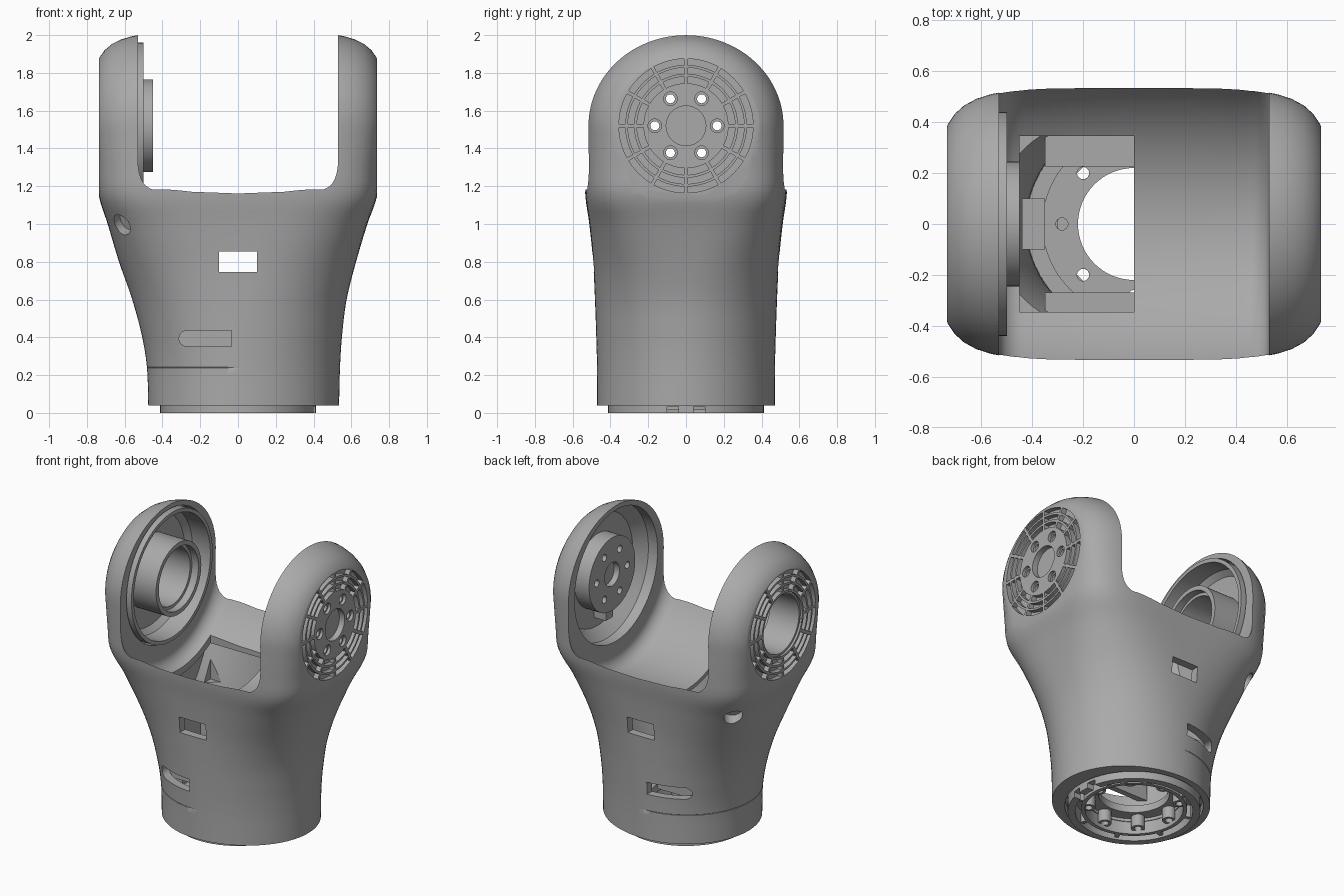
import bpy, bmesh, math
from mathutils import Vector

old = bpy.data.objects.get("Cube")
if old:
    bpy.data.objects.remove(old)

grey = bpy.data.materials.new("satin_grey")
grey.use_nodes = True
grey.diffuse_color = (0.4, 0.4, 0.4, 1)
grey.node_tree.nodes["Principled BSDF"].inputs["Base Color"].default_value = (0.4, 0.4, 0.4, 1)

PIVOT = 1.52   # height of the arm axis
FACE = 0.735   # outer face of each arm


def finish(name, bm):
    bmesh.ops.remove_doubles(bm, verts=bm.verts, dist=1e-5)
    bmesh.ops.recalc_face_normals(bm, faces=bm.faces)
    mesh = bpy.data.meshes.new(name)
    bm.to_mesh(mesh)
    bm.free()
    mesh.materials.append(grey)
    ob = bpy.data.objects.new(name, mesh)
    bpy.context.scene.collection.objects.link(ob)
    return ob


def box(name, lo, hi):
    bm = bmesh.new()
    bmesh.ops.create_cube(bm, size=1)
    for v in bm.verts:
        v.co = [l + (c + 0.5) * (h - l) for c, l, h in zip(v.co, lo, hi)]
    return finish(name, bm)


def lathe(name, profile, axis="x", at=(0, 0), n=64, arc=(0, 2 * math.pi)):
    """Revolve a closed (radius, offset) loop around x or z; a partial arc gets end caps."""
    bm = bmesh.new()
    full = arc[1] - arc[0] > 6.28
    rows = []
    for i in range(n if full else n + 1):
        t = arc[0] + (arc[1] - arc[0]) * i / n
        c, s = math.cos(t), math.sin(t)
        rows.append([bm.verts.new((h, at[0] + r * c, at[1] + r * s) if axis == "x"
                                  else (at[0] + r * c, at[1] + r * s, h)) for r, h in profile])
    m = len(profile)
    for i in range(n):
        a, b = rows[i], rows[(i + 1) % len(rows)]
        for j in range(m):
            k = (j + 1) % m
            if profile[j][0] or profile[k][0]:
                bm.faces.new((a[j], a[k], b[k], b[j]))
    if not full:
        bm.faces.new(rows[0])
        bm.faces.new(rows[-1])
    return finish(name, bm)


def tube(name, ro, ri, a, b, axis="x", at=(0, PIVOT), **kw):
    return lathe(name, [(ri, a), (ro, a), (ro, b), (ri, b)], axis, at, **kw)


def rod(name, r, a, b, axis="x", at=(0, PIVOT), n=32):
    return tube(name, r, 0, a, b, axis, at, n=n)


def boolean(ob, cutters, op="DIFFERENCE", keep=False):
    bpy.context.view_layer.objects.active = ob
    for c in cutters:
        mod = ob.modifiers.new("cut", "BOOLEAN")
        mod.operation, mod.solver, mod.object = op, "EXACT", c
        bpy.ops.object.modifier_apply(modifier=mod.name)
        if not keep:
            bpy.data.objects.remove(c)


# Body sections: height, half width at -x, half width at +x, half depth, squareness
KEYS = [(.04, .475, .535, .47, 2), (.24, .482, .54, .471, 2), (.4, .507, .55, .475, 2.05),
        (.6, .56, .575, .482, 2.2), (.8, .63, .625, .492, 2.6), (1, .69, .685, .512, 3.5),
        (1.15, .737, .737, .533, 4.7), (1.3, .747, .747, .535, 5), (PIVOT, .767, .767, .535, 5)]


def section(z, inset=0, count=96):
    i = max(j for j in range(len(KEYS) - 1) if KEYS[j][0] <= z + 1e-6)
    p, q = KEYS[i], KEYS[i + 1]
    o, e = KEYS[max(i - 1, 0)], KEYS[min(i + 2, len(KEYS) - 1)]
    w = q[0] - p[0]
    u = (z - p[0]) / w

    def ease(j):
        m0 = (q[j] - o[j]) / (q[0] - o[0]) * w
        m1 = (e[j] - p[j]) / (e[0] - p[0]) * w
        return ((2*u**3 - 3*u*u + 1) * p[j] + (u**3 - 2*u*u + u) * m0
                + (3*u*u - 2*u**3) * q[j] + (u**3 - u*u) * m1)
    left, right, deep, n = (ease(j) for j in (1, 2, 3, 4))
    pts = []
    for k in range(count):
        c, s = math.cos(2 * math.pi * k / count), math.sin(2 * math.pi * k / count)
        r = (abs(c) ** n + abs(s) ** n) ** (-1 / n)
        groove = 0.002 if abs(z - 0.24) < 1e-4 and c < -.05 else 0
        wide = (right if c > 0 else left) - inset - groove
        pts.append(Vector((wide * c * r, (deep - inset - groove) * s * r, z)))
    return pts


def loft(name, heights, inset=0, dome=False):
    bm = bmesh.new()
    rows = [[bm.verts.new(p) for p in section(z, inset)] for z in heights]
    n = len(rows[0])
    for a, b in zip(rows, rows[1:]):
        for k in range(n):
            bm.faces.new((a[k], a[(k + 1) % n], b[(k + 1) % n], b[k]))
    bm.faces.new(rows[0])
    if dome:   # sweep half of the last section over the arm axis
        half = section(heights[-1], inset)[:n // 2 + 1]
        half[0].y = half[-1].y = 0
        arcs = [[bm.verts.new((p.x, p.y * math.cos(f), PIVOT + 0.929 * p.y * math.sin(f)))
                 for p in half] for f in (math.pi * i / 48 for i in range(49))]
        for a, b in zip(arcs, arcs[1:]):
            for k in range(n // 2):
                bm.faces.new((a[k], a[k + 1], b[k + 1], b[k]))
    else:
        bm.faces.new(rows[-1])
    return finish(name, bm)


# Fork body, trimmed flat at both arm faces
steps = [.04 + (PIVOT - .04) * i / 36 for i in range(37)]
body = loft("fork_body", sorted(steps + [.238, .24, .242]), dome=True)
boolean(body, [box("trim", (-FACE, -1, 0), (FACE, 1, 3))], "INTERSECT")

# Rounded trough between the arms, slightly deeper in the middle
fillet = [(.54 + .085 * math.cos(t), .43 + .1 * math.sin(t))
          for t in (math.pi / 2 * i / 8 for i in range(9))]
trough = [(0, -.53)] + [(r, -x) for r, x in reversed(fillet)]
trough += [(.638, -.24), (.643, 0), (.638, .24)] + fillet + [(0, .53)]
boolean(body, [lathe("trough_cut", trough, at=(0, PIVOT), n=108)])

# Hollow inside, roofed by the trough, with an opening on the -x half
cavity = loft("cavity", [.13 + 1.07 * i / 20 for i in range(21)], inset=.055)
boolean(cavity, [rod("roof", .67, -1, 1, n=90)])
boolean(cavity, [box("limit", (-.49, -1, 0), (.5, 1, 2))], "INTERSECT")
boolean(body, [cavity, box("opening", (-.45, -.345, .7), (0, .345, 1.2)),
               rod("foot_pocket", .43, -.1, .1, "z", (0, 0), 64),
               rod("floor_hole", .3, .05, .2, "z", (0, 0), 64)])

# Dished recesses inside both arms and the open bore through the -x arm
for s in (-1, 1):
    dish = [(0, s * .5), (.45, s * .5), (.45, s * .6), (.38, s * .67), (0, s * .67)]
    boolean(body, [lathe("dish", dish, at=(0, PIVOT))])
boolean(body, [rod("bore", .21, -.8, -.5, n=64)])

# Grille pockets on both outer faces
for s in (-1, 1):
    pockets = []
    for ri, ro in ((.225, .26), (.275, .308), (.322, .355)):
        for k in range(12):
            gap = .009 / ri
            start = math.pi / 6 * k
            pockets.append(tube("pocket", ro, ri, s * .7, s * .8, n=6,
                                arc=(start + gap, start + math.pi / 6 - gap)))
    boolean(body, pockets)

# Inner hub of the +x arm, with six through bolts and a blind centre
hub = rod("arm_hub", .25, .56, .68, n=64)
for k in range(6):
    t = math.pi / 3 * k
    at = (.165 * math.cos(t), PIVOT + .165 * math.sin(t))
    hole = rod("bolt_hole", .024, .5, .8, at=at, n=16)
    boolean(hub, [hole], keep=True)
    boolean(body, [hole, rod("bolt_seat", .036, .715, .8, at=at, n=24)])
boolean(hub, [rod("hub_socket", .08, .5, .6)])
boolean(body, [rod("centre_socket", .105, .695, .8, n=48)])
hub_key = box("hub_key", (.58, -.04, 1.21), (.68, .04, 1.29))

# Bearing tube and raised rim of the -x arm
bearing = lathe("bearing_tube", [(.245, -.68), (.245, -.45), (.215, -.45), (.215, -.5),
                                 (.195, -.5), (.195, -.72), (.21, -.72), (.21, -.68)], at=(0, PIVOT))
rim = tube("dish_rim", .44, .415, -.64, -.5)

# Windows, side slots and angled ports, front and back
boolean(body, [box("window", (-.1, -1, .745), (.1, 1, .855))])
parts = [hub, hub_key, bearing, rim]
for s in (-1, 1):
    y = sorted((s * .31, s * .6))
    boolean(body, [box("slot", (-.27, y[0], .352), (-.035, y[1], .436))])
    end = rod("slot_end", .042, -.14, .14, "z", (0, 0), 24)
    end.rotation_euler.x = math.pi / 2
    end.location = (-.27, s * .45, .394)
    port = rod("port", .06, -.06, .14, "z", (0, 0))
    port.rotation_euler = Vector((-.6, s * .75, -.4)).to_track_quat("Z", "Y").to_euler()
    port.location = (-.61, s * .36, 1.0)
    bpy.context.view_layer.update()
    boolean(body, [end, port])
    y = sorted((s * .27, s * .31))
    parts.append(box("slot_backing", (-.33, y[0], .32), (0, y[1], .47)))
    y = sorted((.225 if s > 0 else -.27, s * .37))
    parts.append(box("inner_rail", (-.35, y[0], .58), (0, y[1], .64)))
parts.append(box("inner_bracket", (-.44, -.1, .13), (-.35, .1, .62)))

# Foot: drilled plate with screw posts, outer ring with notches, hub ring and webs
plate = tube("foot_plate", .36, .22, .12, .17, "z", (0, 0))
for k in range(8):
    t = math.pi / 4 * k
    at = (.283 * math.cos(t), .283 * math.sin(t))
    boolean(plate, [rod("screw", .024, 0, .3, "z", at, 16)])
    parts.append(tube("screw_post", .042, .024, .04, .13, "z", at, n=20))
    web = box("foot_web", (.32, -.012, .015), (.38, .012, .11))
    web.rotation_euler.z = t + math.pi / 8
    parts.append(web)
ring = tube("foot_ring", .412, .365, 0, .105, "z", (0, 0))
for y in (-.07, .07):
    boolean(ring, [box("notch", (.2, y - .03, -.1), (.5, y + .03, .035))])
parts += [plate, ring, tube("foot_hub", .33, .305, .015, .13, "z", (0, 0))]

# Smooth shading with crisp edges
bpy.ops.object.select_all(action="DESELECT")
for ob in [body] + parts:
    ob.select_set(True)
bpy.context.view_layer.objects.active = body
bpy.ops.object.shade_smooth_by_angle(angle=math.radians(30))
for ob in list(bpy.context.scene.objects):
    if ob.name.startswith("bolt_hole"):
        bpy.data.objects.remove(ob)
